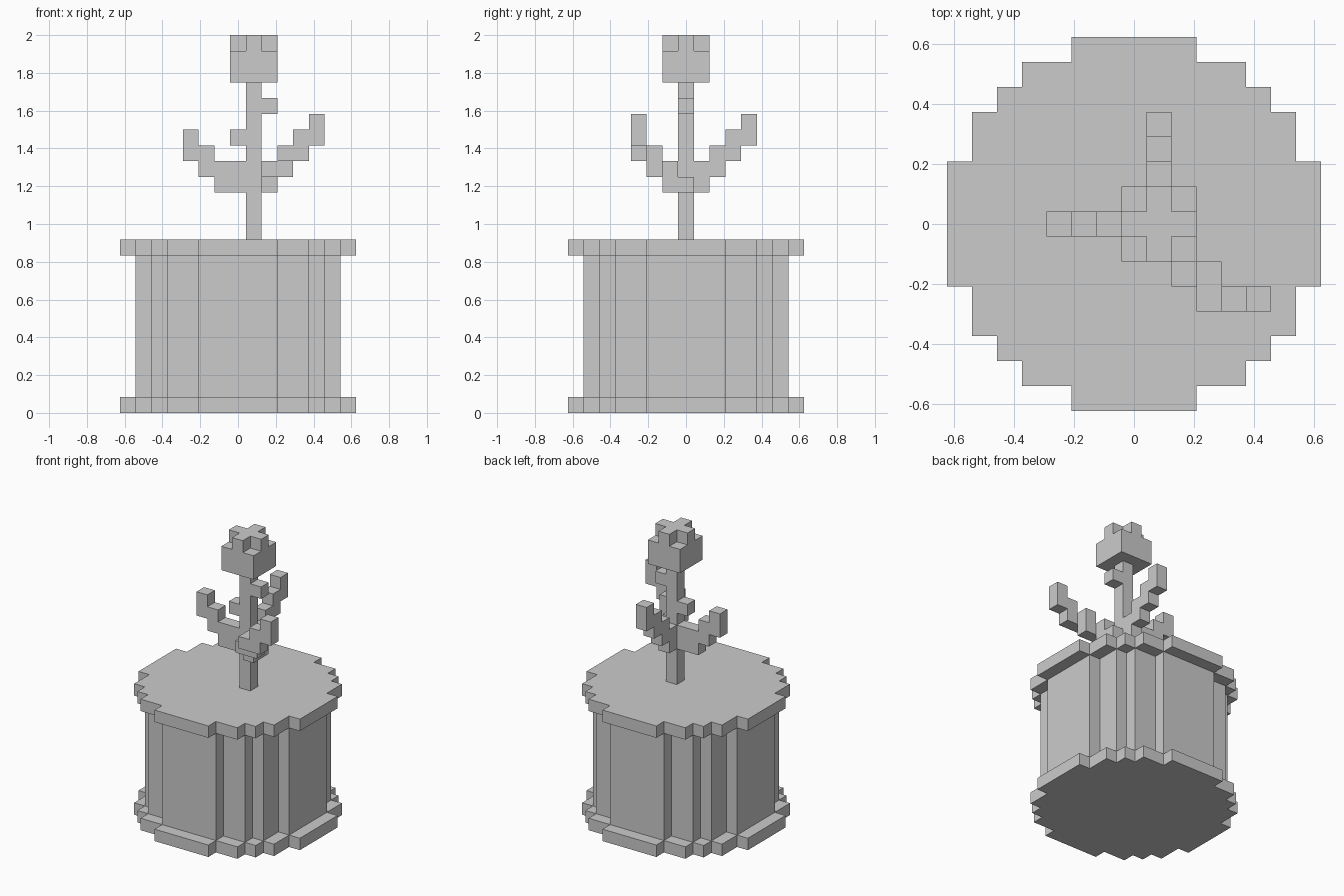
import bpy, bmesh
from mathutils import Vector

if "Cube" in bpy.data.objects:
    bpy.data.objects.remove(bpy.data.objects["Cube"])

U = 2 / 24  # one block


def finish(bm, name):
    bmesh.ops.remove_doubles(bm, verts=bm.verts, dist=1e-5)
    bmesh.ops.dissolve_limit(bm, angle_limit=0.01, verts=bm.verts, edges=bm.edges)
    bmesh.ops.recalc_face_normals(bm, faces=bm.faces)
    me = bpy.data.meshes.new(name)
    bm.to_mesh(me)
    bm.free()
    ob = bpy.data.objects.new(name, me)
    bpy.context.collection.objects.link(ob)
    return ob


def blocks(name, cells):
    """Outer skin of a set of unit blocks (x, y centred on integers, z from the floor)."""
    cells = set(cells)
    bm = bmesh.new()
    for c in cells:
        mid = Vector((c[0], c[1], c[2] + 0.5))
        for axis in range(3):
            for s in (-1, 1):
                n = [0, 0, 0]
                n[axis] = s
                if tuple(c[k] + n[k] for k in range(3)) in cells:
                    continue
                a, b = Vector((0, 0, 0)), Vector((0, 0, 0))
                a[(axis + 1) % 3] = b[(axis + 2) % 3] = 0.5
                f = mid + Vector(n) * 0.5
                ring = [f - a - b, f + a - b, f + a + b, f - a + b]
                if s < 0:
                    ring.reverse()
                bm.faces.new([bm.verts.new(p * U) for p in ring])
    return finish(bm, name)


def disc(name, quarter, z0, z1):
    """Stepped round slab from a quarter outline mirrored into all four corners."""
    q = quarter
    ring = (q + [(-x, y) for x, y in reversed(q)]
            + [(-x, -y) for x, y in q] + [(x, -y) for x, y in reversed(q)])
    bm = bmesh.new()
    face = bm.faces.new([bm.verts.new((x * U, y * U, z0 * U)) for x, y in ring])
    top = bmesh.ops.extrude_face_region(bm, geom=[face])["geom"]
    verts = [v for v in top if isinstance(v, bmesh.types.BMVert)]
    bmesh.ops.translate(bm, verts=verts, vec=(0, 0, (z1 - z0) * U))
    if not any(f.calc_center_median().z < z0 * U + 1e-6 for f in bm.faces):
        bm.faces.new([v for v in bm.verts if v not in verts])
    return finish(bm, name)


def column(x, y, z, h=2):
    return [(x, y, z + k) for k in range(h)]


# Pot: foot, body and rim
wide = [(7.5, 2.5), (6.5, 2.5), (6.5, 4.5), (5.5, 4.5), (5.5, 5.5),
        (4.5, 5.5), (4.5, 6.5), (2.5, 6.5), (2.5, 7.5)]
narrow = [(6.5, 2.5), (5.5, 2.5), (5.5, 4.5), (4.5, 4.5), (4.5, 5.5), (2.5, 5.5), (2.5, 6.5)]
disc("pot_foot", wide, 0, 1)
disc("pot_body", narrow, 1, 10)
disc("pot_rim", wide, 10, 11)

# Plant: stem with two buds
plant = column(1, 0, 11, 10) + [(0, 0, 17), (2, 0, 19)]
# Left branch
plant += column(0, 0, 14)
for k in range(3):
    plant += column(-1 - k, 0, 14 + k)
# Back branch
for k in range(4):
    plant += column(1, 1 + k, 14 + k)
# Front right branch, stepping diagonally
plant += [(2, 0, 14), (2, -2, 15), (3, -3, 16)]
for k, (x, y) in enumerate([(2, -1), (3, -2), (4, -3), (5, -3)]):
    plant += column(x, y, 14 + k)
blocks("stem_and_branches", plant)

# Flower head: block with a cross-shaped top
blocks("flower_head", [(1 + i, j, z) for i in (-1, 0, 1) for j in (-1, 0, 1)
                       for z in (21, 22, 23) if z < 23 or i * j == 0])
